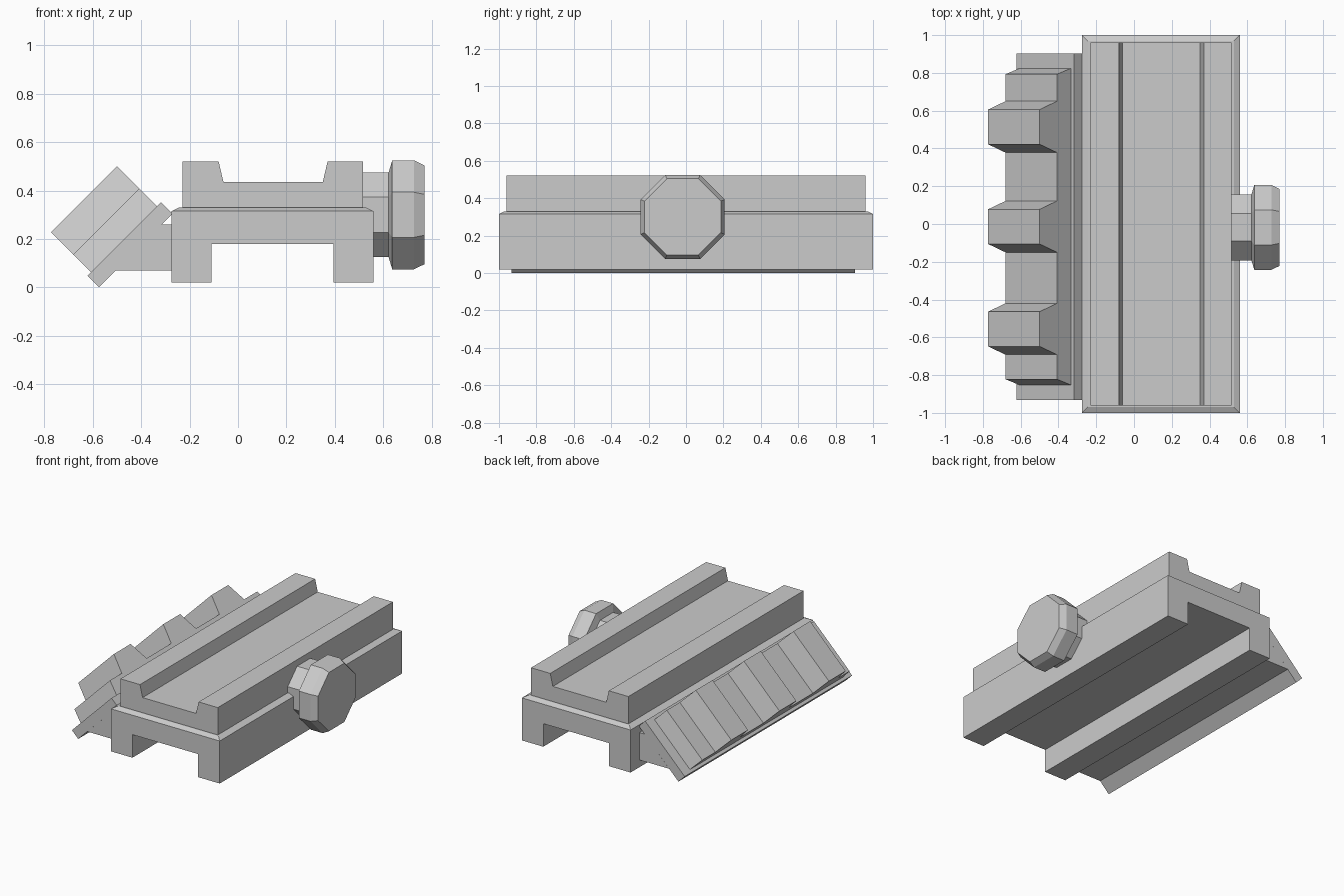
import bpy, bmesh, math
from mathutils import Vector

if "Cube" in bpy.data.objects:
    bpy.data.objects.remove(bpy.data.objects["Cube"])

X, Y, Z = Vector((1, 0, 0)), Vector((0, 1, 0)), Vector((0, 0, 1))
U = (X + Z).normalized()      # up along the tilted plate
N = (Z - X).normalized()      # out of the tilted plate


def finish(name, bm):
    bmesh.ops.recalc_face_normals(bm, faces=bm.faces)
    mesh = bpy.data.meshes.new(name)
    bm.to_mesh(mesh)
    bm.free()
    bpy.context.collection.objects.link(bpy.data.objects.new(name, mesh))


def loft(rings):
    bm = bmesh.new()
    loops = [[bm.verts.new(p) for p in r] for r in rings]
    n = len(loops[0])
    for a, b in zip(loops, loops[1:]):
        for i in range(n):
            j = (i + 1) % n
            bm.faces.new((a[i], a[j], b[j], b[i]))
    bm.faces.new(loops[0][::-1])
    bm.faces.new(loops[-1])
    bmesh.ops.recalc_face_normals(bm, faces=bm.faces)
    return bm


def prism(profile, a, b, along, start, end):
    return loft([[a * p + b * q + along * t for p, q in profile] for t in (start, end)])


# Channelled base with a sloped shoulder around its top
bm = prism([(-.275, .02), (-.11, .02), (-.11, .18), (.395, .18), (.395, .02),
            (.56, .02), (.56, .315), (-.275, .315)], X, Z, Y, -1, 1)
top = max(bm.faces, key=lambda f: f.calc_center_median().z)
bmesh.ops.inset_region(bm, faces=[top], thickness=.043, depth=.015)
finish("rail_base", bm)

# Grooved upper rail
finish("rail_top", prism([(-.23, .33), (.517, .33), (.517, .52), (.37, .52), (.35, .435),
                          (-.06, .435), (-.08, .52), (-.23, .52)], X, Z, Y, -.96, .96))

# Octagonal knob and its stem
def octagon(x, apothem):
    r = apothem / math.cos(math.pi / 8)
    angles = [math.pi / 8 + i * math.pi / 4 for i in range(8)]
    return [Vector((x, -.018 + r * math.cos(t), .3 + r * math.sin(t))) for t in angles]


finish("knob_stem", loft([octagon(.50, .175), octagon(.63, .175)]))
finish("knob_head", loft([octagon(.622, .175), octagon(.637, .225),
                          octagon(.727, .225), octagon(.77, .204)]))

# Side bracket and the tilted plate it carries
Y0, Y1 = -.932, .903
finish("side_bracket", prism([(-.504, .07), (-.275, .07), (-.275, .26), (-.314, .26)],
                             X, Z, Y, Y0, Y1))
finish("tilted_plate", prism([(-.406, .406), (.024, .406), (.024, .474), (-.406, .474)],
                             U, N, Y, Y0, Y1))

# Toothed grip: stepped profile along y, swept up the plate
low, high = .577, .707
profile = [(-.852, .474), (-.822, low)]
for c in (-.556, -.014, .514):
    profile += [(c - .136, low), (c - .092, high), (c + .092, high), (c + .136, low)]
profile += [(.793, low), (.824, .474)]
finish("toothed_grip", prism(profile, Y, N, U, -.385, .001))
